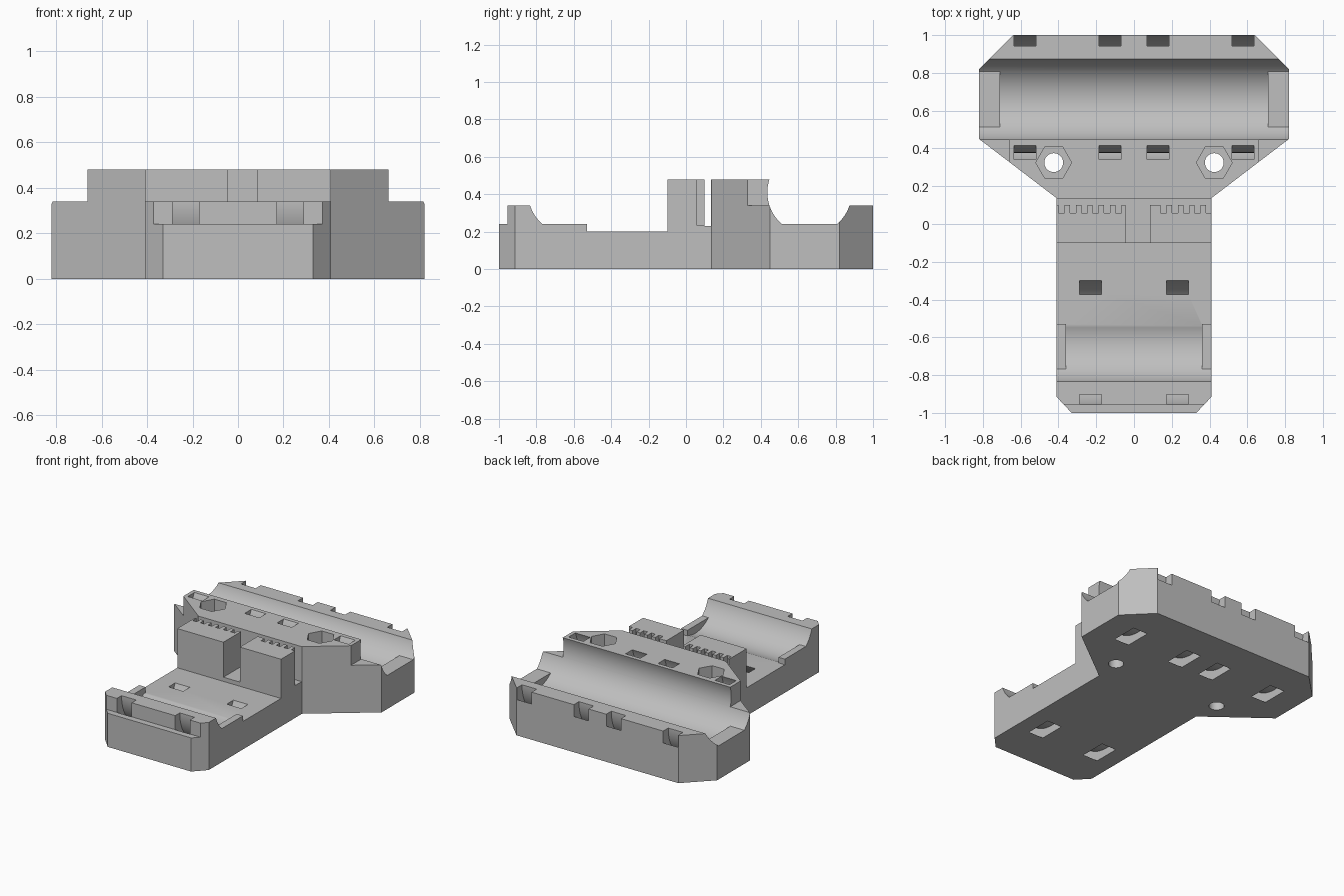
import bpy, bmesh, math
from mathutils import Matrix, Vector

old = bpy.data.objects.get("Cube")
if old:
    bpy.data.objects.remove(old, do_unlink=True)

grey = bpy.data.materials.new("plastic_grey")
grey.use_nodes = True
colour = (0.52, 0.52, 0.52, 1)
grey.diffuse_color = colour
grey.node_tree.nodes["Principled BSDF"].inputs["Base Color"].default_value = colour


def finish(name, bm):
    bmesh.ops.recalc_face_normals(bm, faces=bm.faces[:])
    mesh = bpy.data.meshes.new(name)
    bm.to_mesh(mesh)
    bm.free()
    mesh.materials.append(grey)
    ob = bpy.data.objects.new(name, mesh)
    bpy.context.collection.objects.link(ob)
    return ob


def prism(name, points, direction):
    """Extrude a closed outline of 3D points along a direction."""
    bm = bmesh.new()
    face = bm.faces.new([bm.verts.new(p) for p in points])
    out = bmesh.ops.extrude_face_region(bm, geom=[face])
    moved = [g for g in out["geom"] if isinstance(g, bmesh.types.BMVert)]
    bmesh.ops.translate(bm, verts=moved, vec=direction)
    return finish(name, bm)


def box(x0, x1, y0, y1, z0, z1):
    return prism("box_tool", [(x0, y0, z0), (x1, y0, z0), (x1, y1, z0), (x0, y1, z0)],
                 (0, 0, z1 - z0))


def rod(x, y, z, r, length, sides, axis):
    bm = bmesh.new()
    turn = Matrix.Rotation(math.pi / 2, 4, "Y") if axis == "X" else Matrix()
    bmesh.ops.create_cone(bm, cap_ends=True, segments=sides, radius1=r, radius2=r,
                          depth=length, matrix=Matrix.Translation((x, y, z)) @ turn)
    return finish("rod_tool", bm)


def tie_ring(x, y, z, inner, outer, width):
    """Ring around the x axis, the path of a cable tie."""
    bm = bmesh.new()
    h = width / 2
    vs = [bm.verts.new((x + dx, y + r, z)) for dx, r in
          ((-h, inner), (h, inner), (h, outer), (-h, outer))]
    edges = [bm.edges.new((vs[i], vs[(i + 1) % 4])) for i in range(4)]
    bmesh.ops.spin(bm, geom=vs + edges, cent=(x, y, z), axis=(1, 0, 0),
                   angle=math.tau, steps=64)
    bmesh.ops.remove_doubles(bm, verts=bm.verts[:], dist=0.0001)
    return finish("ring_tool", bm)


# Side profile of the whole carriage, extruded across the width
profile = [(-1.1, 0), (-1.1, 0.24), (-0.955, 0.24), (-0.955, 0.34), (-0.68, 0.34),
           (-0.68, 0.2), (-0.1, 0.2), (-0.1, 0.48), (0.1, 0.48), (0.1, 0.23),
           (0.135, 0.23), (0.135, 0.48), (0.66, 0.48), (0.66, 0.34), (1.1, 0.34), (1.1, 0)]
body = prism("bearing_carriage", [(-1, y, z) for y, z in profile], (2, 0, 0))


def combine(tool, operation="DIFFERENCE"):
    mod = body.modifiers.new("combine", "BOOLEAN")
    mod.operation, mod.solver, mod.object = operation, "EXACT", tool
    bpy.context.view_layer.objects.active = body
    bpy.ops.object.modifier_apply(modifier=mod.name)
    bpy.data.objects.remove(tool, do_unlink=True)


# Round bearing channels with raised stops at both ends
wide_y, narrow_y = 0.66, -0.62
for y in (wide_y, narrow_y):
    combine(rod(0, y, 0.41, 0.225, 2.4, 96, "X"))
for x0, y0, y1 in ((0.71, 0.5, 0.82), (0.36, -0.775, -0.53)):
    for side in (-1, 1):
        a, b = sorted((side * x0, side * 0.95))
        combine(box(a, b, y0, y1, 0.1, 0.24), "UNION")

# Plan outline: wide rear, tapered shoulders, narrow front
half = [(0.33, -1), (0.41, -0.915), (0.41, 0.137), (0.82, 0.45), (0.82, 0.82), (0.64, 1)]
outline = half + [(-x, y) for x, y in reversed(half)]
combine(prism("outline_tool", [(x, y, 0) for x, y in outline], (0, 0, 1)), "INTERSECT")

# Lowered outer shoulders
for side in (-1, 1):
    a, b = sorted((side * 0.662, side * 1.2))
    combine(box(a, b, 0, 1.2, 0.34, 0.8))

# Gap between the belt clamps, and belt teeth notches
combine(box(-0.045, 0.085, -0.3, 0.12, 0.23, 0.8))
for i in range(14):
    x = -0.383 + i * 0.06
    if not -0.07 < x < 0.11:
        combine(box(x - 0.016, x + 0.016, 0.058, 0.118, 0.232, 0.8))

# Nut pockets and bolt holes
for side in (-1, 1):
    bolt_x = side * 0.425
    pocket = [(bolt_x + 0.095 * math.cos(k * math.pi / 3),
               0.325 + 0.082 / 0.866 * math.sin(k * math.pi / 3), 0.2) for k in range(6)]
    combine(prism("pocket_tool", pocket, (0, 0, 0.6)))
    combine(rod(bolt_x, 0.325, 0.3, 0.05, 1, 32, "Z"))

# Cable tie slots curving under each channel
for y, centres in ((wide_y, (0.128, 0.578)), (narrow_y, (0.23,))):
    for x in centres:
        for side in (-1, 1):
            combine(tie_ring(side * x, y, 0.337, 0.283, 0.35, 0.116))

# Smooth the curved walls, keep the edges crisp
bpy.ops.object.select_all(action="DESELECT")
body.select_set(True)
bpy.context.view_layer.objects.active = body
bpy.ops.object.shade_smooth_by_angle(angle=math.radians(25))
